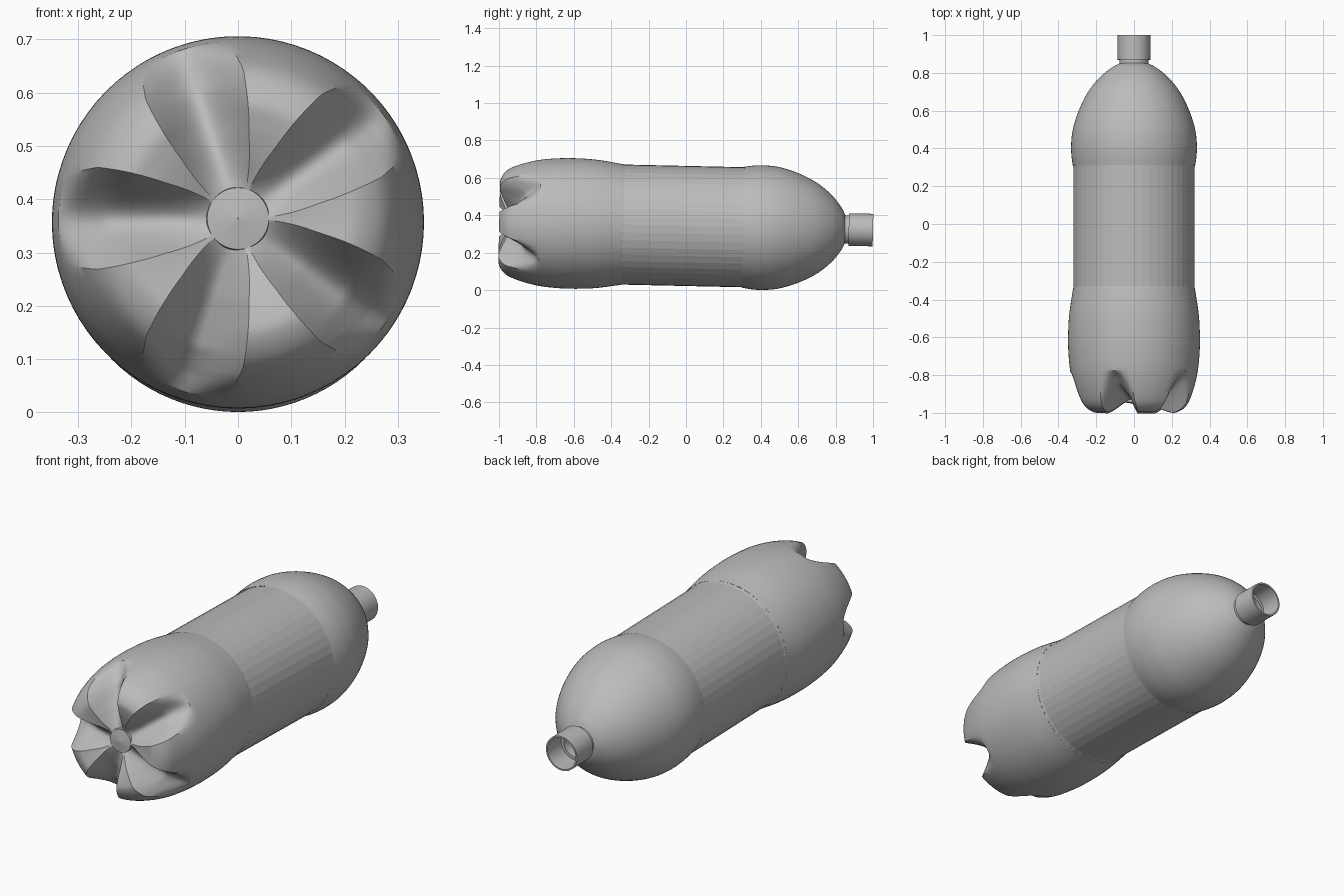
import bpy, bmesh, math
from mathutils import Vector

old = bpy.data.objects.get("Cube")
if old:
    bpy.data.objects.remove(old, do_unlink=True)

grey = bpy.data.materials.new("plain grey")
grey.use_nodes = True
COLOUR = (0.5, 0.5, 0.5, 1)
grey.diffuse_color = COLOUR
grey.node_tree.nodes["Principled BSDF"].inputs["Base Color"].default_value = COLOUR

TAU = 2 * math.pi
TILT, CENTRE_Z = -0.022, 0.343


def smooth_path(points, steps):
    """Catmull-Rom curve through (y, radius) points."""
    p = [Vector(q) for q in points]
    p = [2 * p[0] - p[1]] + p + [2 * p[-1] - p[-2]]
    out = []
    for a, b, c, d in zip(p, p[1:], p[2:], p[3:]):
        for i in range(steps):
            t = i / steps
            out.append(0.5 * (2 * b + (c - a) * t + (2 * a - 5 * b + 4 * c - d) * t * t
                              + (3 * b - a - 3 * c + d) * t ** 3))
    return out + [p[-2]]


def ramp(x, table):
    """Piecewise linear lookup."""
    for (x0, y0), (x1, y1) in zip(table, table[1:]):
        if x <= x1:
            return y0 + (y1 - y0) * max(0, x - x0) / (x1 - x0)
    return table[-1][1]


def skin(name, rings, cap=False, smooth=True):
    """Join equal rings of points lying around the y axis."""
    bm = bmesh.new()
    rows = [[bm.verts.new(co) for co in ring] for ring in rings]
    n = len(rows[0])
    for a, b in zip(rows, rows[1:]):
        for i in range(n):
            j = (i + 1) % n
            bm.faces.new((a[i], a[j], b[j], b[i]))
    if cap:
        bm.faces.new(rows[0][::-1])
    mesh = bpy.data.meshes.new(name)
    bm.to_mesh(mesh)
    bm.free()
    mesh.materials.append(grey)
    ob = bpy.data.objects.new(name, mesh)
    bpy.context.collection.objects.link(ob)
    ob.rotation_euler.x = TILT
    ob.location.z = CENTRE_Z
    if smooth:
        bpy.ops.object.select_all(action='DESELECT')
        ob.select_set(True)
        bpy.context.view_layer.objects.active = ob
        bpy.ops.object.shade_smooth_by_angle(angle=math.radians(32))
    return ob


def lathe(name, profile, sides=96, cap=False, smooth=True):
    rings = [[(r * math.cos(TAU * i / sides), y, -r * math.sin(TAU * i / sides))
              for i in range(sides)] for y, r in profile]
    return skin(name, rings, cap, smooth)


# Footed base: five feet parted by rounded radial grooves
FOOT = [(-0.94, 0.02), (-0.945, 0.06), (-0.972, 0.12), (-0.993, 0.18), (-0.997, 0.225),
        (-0.965, 0.275), (-0.9, 0.307), (-0.8, 0.334), (-0.7, 0.346), (-0.6, 0.349),
        (-0.48, 0.343), (-0.35, 0.324)]
FLOOR = [(0.03, -0.935), (0.06, -0.93), (0.15, -0.9), (0.25, -0.855), (0.3, -0.81), (0.335, -0.785)]
HALF_ANGLE = [(0.04, 35), (0.06, 33), (0.15, 26), (0.28, 20), (0.33, 15)]
ROUND = 0.45


def groove_shape(u):
    return (math.hypot(u, ROUND) - ROUND) / (math.hypot(1, ROUND) - ROUND)


def base_ring(y, r):
    half = ramp(r, HALF_ANGLE) if y < -0.7 else 15
    floor = ramp(r, FLOOR)
    depth = max(0, floor - y)
    steps = 10
    ring = []
    for k in range(5):
        middle = 180 - 72 * k
        spots = [(half * i / steps, abs(i / steps)) for i in range(-steps, steps)]
        spots += [(half + (72 - 2 * half) * i / steps, 1) for i in range(steps)]
        for offset, u in spots:
            a = math.radians(middle - offset)
            ring.append((r * math.cos(a), y + depth * (1 - groove_shape(u)), r * math.sin(a)))
    return ring


skin("footed_base", [base_ring(y, r) for y, r in smooth_path(FOOT, 6)], cap=True)
lathe("base_button", [(-0.952, 0.001), (-0.944, 0.058), (-0.925, 0.06)], 40)

# Straight middle with narrow flat facets
lathe("body_band", [(-0.35, 0.324), (-0.335, 0.321), (0.31, 0.321)], 48, smooth=False)

# Domed shoulder
SHOULDER = [(0.305, 0.323), (0.36, 0.331), (0.42, 0.333), (0.5, 0.324), (0.6, 0.293),
            (0.7, 0.243), (0.78, 0.178), (0.83, 0.115), (0.85, 0.076)]
lathe("shoulder", smooth_path(SHOULDER, 6))

# Neck and open mouth collar, continuing down the inside
lathe("neck_collar", [(0.835, 0.076), (0.87, 0.076), (0.87, 0.087), (1, 0.087), (1, 0.079),
                      (0.89, 0.079), (0.89, 0.064), (0.8, 0.064)], 64)
